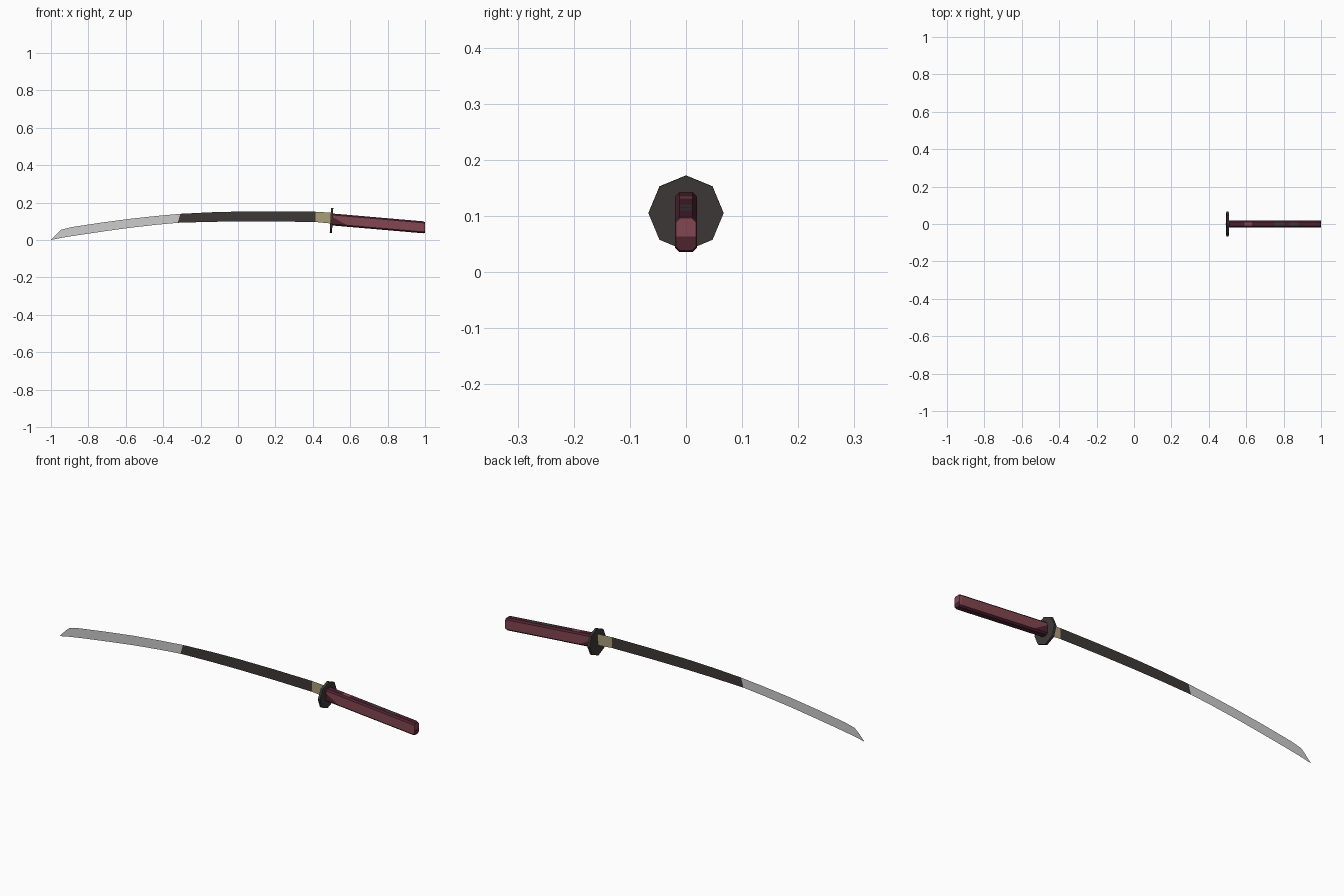
import bpy, bmesh, math
from mathutils import Matrix

if "Cube" in bpy.data.objects:
    bpy.data.objects.remove(bpy.data.objects["Cube"])


def mat(name, r, g, b):
    m = bpy.data.materials.new(name)
    lin = [((c / 255 + 0.055) / 1.055) ** 2.4 for c in (r, g, b)]
    m.diffuse_color = (*lin, 1)
    m.use_nodes = True
    m.node_tree.nodes["Principled BSDF"].inputs["Base Color"].default_value = m.diffuse_color
    return m


STEEL = mat("steel", 204, 204, 204)
DARK = mat("dark_metal", 62, 57, 57)
BRASS = mat("dull_brass", 172, 157, 122)
RED = mat("red_wrap", 130, 70, 80)
MAROON = mat("maroon_wrap", 78, 34, 48)


def finish(name, bm, mats):
    me = bpy.data.meshes.new(name)
    bm.to_mesh(me)
    bm.free()
    for m in mats:
        me.materials.append(m)
    ob = bpy.data.objects.new(name, me)
    bpy.context.collection.objects.link(ob)
    return ob


def sheet(name, upper, lower, m):
    """Flat strip in the y = 0 plane between two edge lines."""
    bm = bmesh.new()
    u = [bm.verts.new((x, 0, z)) for x, z in upper]
    l = [bm.verts.new((x, 0, z)) for x, z in lower]
    for i in range(len(u) - 1):
        bm.faces.new((l[i], l[i + 1], u[i + 1], u[i]))
    return finish(name, bm, [m])


# Blade: bare tip, dark middle and collar are one curved sheet
bm_tip = bmesh.new()
a, b, c = [bm_tip.verts.new(p) for p in ((-1, 0, 0), (-.94, 0, .012), (-.965, 0, .037))]
bm_tip.faces.new((a, b, c))
finish("blade_point", bm_tip, [STEEL])
sheet("blade",
      [(-.965, .037), (-.945, .055), (-.89, .069), (-.73, .093), (-.58, .113), (-.44, .128), (-.308, .140)],
      [(-.94, .012), (-.88, .022), (-.80, .034), (-.69, .050), (-.58, .065), (-.44, .081), (-.322, .092)], STEEL)
sheet("dark_blade",
      [(-.308, .140), (-.15, .148), (0, .152), (.2, .153), (.415, .151)],
      [(-.322, .092), (-.15, .097), (0, .099), (.2, .099), (.415, .096)], DARK)
sheet("collar", [(.415, .151), (.5, .146)], [(.415, .096), (.5, .088)], BRASS)

# Guard: octagonal plate, corner up, tilted with the handle
bm = bmesh.new()
bmesh.ops.create_cone(bm, cap_ends=True, segments=8, radius1=.067, radius2=.067, depth=.012,
                      matrix=Matrix.Translation((.5, 0, .105)) @ Matrix.Rotation(math.radians(93), 4, 'Y'))
finish("guard", bm, [DARK])

# Handle: chamfered section swept along a gently falling line
W, H, CH = .020, .032, .008
SECTION = [(W, -.004), (W, H - CH), (W - CH, H), (CH - W, H), (-W, H - CH),
           (-W, -.004), (-W, CH - H), (CH - W, -H), (W - CH, -H), (W, CH - H)]
STATIONS = [.5, .59, .63, .69, .75, .80, .83, .88, .94, .99, 1.0]
bm = bmesh.new()
rings = []
for x in STATIONS:
    s = .9 if x == 1.0 else 1
    zc = .110 - .043 * (x - .5) / .5
    rings.append([bm.verts.new((x, y * s, zc + z * s)) for y, z in SECTION])
n = len(SECTION)
for k in range(len(rings) - 1):
    p, q = rings[k], rings[k + 1]
    for i in range(n):
        j = (i + 1) % n
        f = bm.faces.new((p[i], q[i], q[j], p[j]))
        side = i in (0, 4, 5, 9)
        f.material_index = 0 if side else 1
        if i == 2 and STATIONS[k] == .59:
            f.material_index = 0
        if i == 2 and STATIONS[k] in (.75, .83):
            f.material_index = 2
# End cap: red above, maroon below
e = rings[-1]
bm.faces.new(e[0:6])
low = bm.faces.new(e[5:] + [e[0]])
low.material_index = 1
bm.faces.new(list(reversed(rings[0])))
bmesh.ops.recalc_face_normals(bm, faces=bm.faces)
finish("handle", bm, [RED, MAROON, DARK])

# Small dark patches on both sides where the handle meets the guard
for name, y in (("front_patch", -.0215), ("back_patch", .0215)):
    bm = bmesh.new()
    pts = [(.507, y, .122), (.507, y, .084), (.58, y, .080)]
    bm.faces.new([bm.verts.new(p) for p in (pts[::-1] if y < 0 else pts)])
    finish(name, bm, [MAROON])
